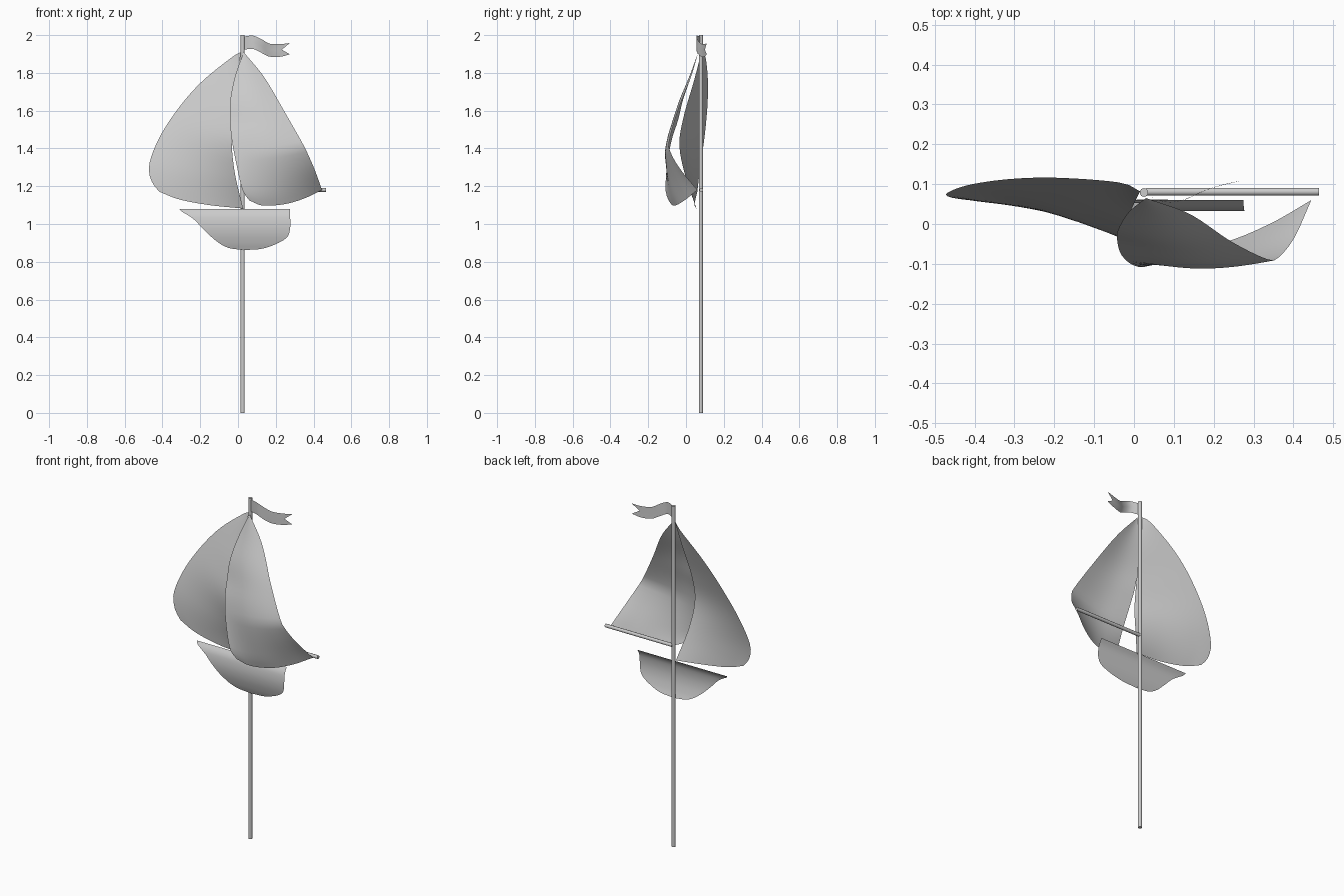
import bpy, bmesh, math
from mathutils import Vector

if "Cube" in bpy.data.objects:
    bpy.data.objects.remove(bpy.data.objects["Cube"])


def spline(pts, n):
    """Smooth curve through pts, resampled to n+1 evenly spaced points."""
    p = [Vector(q) for q in pts]
    p = [2 * p[0] - p[1]] + p + [2 * p[-1] - p[-2]]
    fine = []
    for i in range(1, len(p) - 2):
        a, b, c, d = p[i - 1:i + 3]
        for k in range(20):
            t = k / 20
            fine.append(0.5 * (2 * b + (c - a) * t + (2 * a - 5 * b + 4 * c - d) * t * t
                               + (3 * b - a - 3 * c + d) * t ** 3))
    fine.append(p[-2])
    dist = [0.0]
    for a, b in zip(fine, fine[1:]):
        dist.append(dist[-1] + (b - a).length)
    out, j = [], 0
    for i in range(n + 1):
        s = dist[-1] * i / n
        while j < len(fine) - 2 and dist[j + 1] < s:
            j += 1
        f = (s - dist[j]) / (dist[j + 1] - dist[j])
        out.append(fine[j].lerp(fine[j + 1], min(f, 1)))
    return out


def sheet(name, rows):
    """Smooth surface from a grid of points."""
    bm = bmesh.new()
    grid = [[bm.verts.new(p) for p in row] for row in rows]
    for r0, r1 in zip(grid, grid[1:]):
        for i in range(len(r0) - 1):
            bm.faces.new((r0[i], r1[i], r1[i + 1], r0[i + 1]))
    bmesh.ops.remove_doubles(bm, verts=bm.verts, dist=1e-5)
    me = bpy.data.meshes.new(name)
    bm.to_mesh(me)
    bm.free()
    me.shade_smooth()
    ob = bpy.data.objects.new(name, me)
    bpy.context.collection.objects.link(ob)
    return ob


def sail(name, luff, leech, foot, bulge, n=28):
    """Three-cornered sail blended from its inner, outer and bottom edges."""
    a, b, c = spline(luff, n), spline(leech, n), spline(foot, n)
    rows = []
    for j in range(n + 1):
        v, row = j / n, []
        for i in range(n + 1):
            u = i / n
            p = a[j].lerp(b[j], u) + (c[i] - a[n].lerp(b[n], u)) * v ** 3
            p.y -= bulge * math.sin(math.pi * u) * math.sin(math.pi * v)
            row.append(p)
        rows.append(row)
    return sheet(name, rows)


def rod(name, start, end, r):
    s, e = Vector(start), Vector(end)
    bpy.ops.mesh.primitive_cylinder_add(vertices=10, radius=r, depth=(e - s).length,
                                        location=(s + e) / 2,
                                        rotation=(e - s).to_track_quat('Z', 'Y').to_euler())
    bpy.context.object.name = name
    bpy.ops.object.shade_smooth_by_angle(angle=math.radians(40))


# Mast and boom
rod("mast", (0.025, 0.079, 0), (0.025, 0.079, 2), 0.011)
rod("boom", (0.03, 0.081, 1.18), (0.465, 0.081, 1.18), 0.01)

# Main sail, on the boom side
sail("main_sail",
     [(.03, .065, 1.91), (-.013, .03, 1.79), (-.04, -.015, 1.66), (-.042, -.042, 1.55),
      (-.033, -.075, 1.447), (-.008, -.1, 1.315), (.024, -.108, 1.18), (.06, -.092, 1.125)],
     [(.03, .065, 1.91), (.14, .025, 1.775), (.246, -.045, 1.595), (.34, -.09, 1.43),
      (.37, -.077, 1.37), (.405, -.03, 1.29), (.445, .06, 1.18)],
     [(.06, -.092, 1.125), (.13, -.07, 1.098), (.246, -.04, 1.105), (.35, .005, 1.135),
      (.445, .06, 1.18)], 0.018)

# Fore sail, opposite side
sail("fore_sail",
     [(.015, .082, 1.91), (-.005, .04, 1.75), (-.027, -.012, 1.57), (-.033, -.035, 1.42),
      (-.015, -.005, 1.26), (.027, .055, 1.082)],
     [(.015, .082, 1.91), (-.036, .104, 1.88), (-.19, .116, 1.755), (-.31, .113, 1.62),
      (-.415, .098, 1.46), (-.47, .077, 1.315), (-.457, .066, 1.225), (-.415, .06, 1.17)],
     [(.027, .055, 1.082), (-.15, .045, 1.1), (-.31, .05, 1.13), (-.415, .06, 1.17)], 0.0)

# Hull: a curved plate, hollow at the back
left = spline([(-.31, 0, 1.08), (-.305, 0, 1.07), (-.24, 0, 1.03), (-.19, 0, .98),
               (-.125, 0, .918), (-.055, 0, .875), (.035, 0, .862)], 60)
right = spline([(.275, 0, 1.08), (.275, 0, .97), (.246, 0, .918), (.14, 0, .872),
                (.035, 0, .862)], 60)
section = spline([(0, .06, 1.08), (0, .041, 1.05), (0, .033, 1.0), (0, .036, .95),
                  (0, .048, .9), (0, .062, .862)], 60)


def at_z(curve, z, axis):
    for a, b in zip(curve, curve[1:]):
        if b.z <= z <= a.z:
            return a.lerp(b, (a.z - z) / max(a.z - b.z, 1e-9))[axis]
    return (curve[0] if z > curve[0].z else curve[-1])[axis]


rows = []
for j in range(25):
    z = .862 + .218 * (1 - math.sin(math.pi / 2 * j / 24))
    x0, x1, y = at_z(left, z, 0), at_z(right, z, 0), at_z(section, z, 1)
    rows.append([(x0 + (x1 - x0) * i / 16, y, z) for i in range(17)])
sheet("hull", rows)

# Pennant with a forked tail
top = spline([(.03, .075, 1.992), (.08, .055, 1.997), (.13, .062, 1.975), (.167, .08, 1.955),
              (.22, .098, 1.952), (.275, .11, 1.958)], 20)
bottom = spline([(.03, .075, 1.922), (.08, .055, 1.927), (.13, .062, 1.903), (.167, .08, 1.886),
                 (.22, .098, 1.885), (.275, .11, 1.898)], 20)
middle = [a.lerp(b, .5) for a, b in zip(top, bottom)]
middle = spline([middle[i] for i in (0, 4, 8, 12, 16)] + [(.232, .1, 1.923)], 20)
sheet("pennant", [top, middle, bottom])
